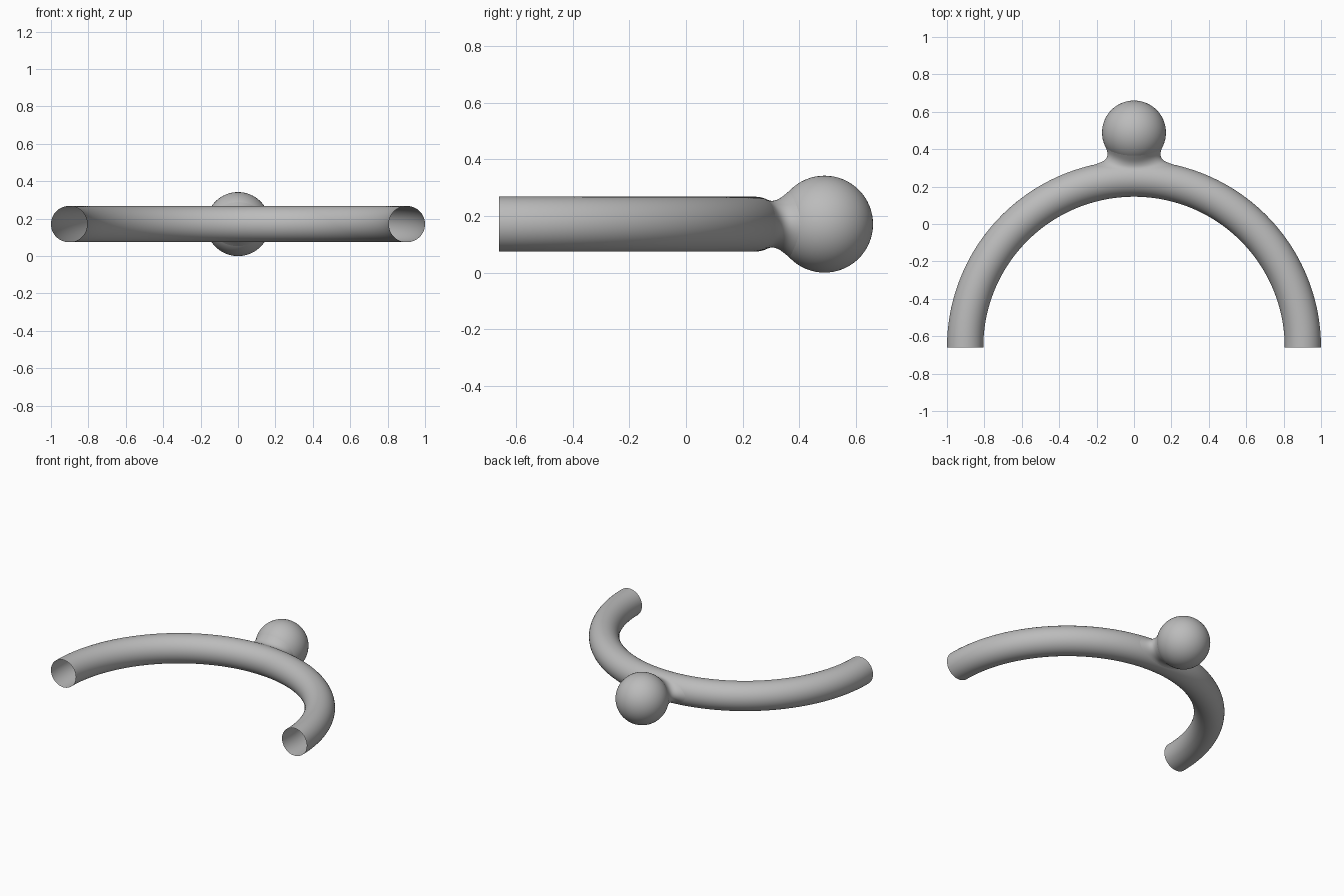
import bpy
import bmesh
from math import sin, cos, sqrt, pi
from mathutils import Matrix, Vector

cube = bpy.data.objects.get("Cube")
if cube:
    bpy.data.objects.remove(cube)

MID_Z = 0.171                       # height of the centre plane
ARC_Y, ARC_R, TUBE_R = -0.66, 0.903, 0.097
BALL_Y, BALL_R = 0.489, 0.171

grey = bpy.data.materials.new("plain grey")
grey.use_nodes = True
colour = (0.5, 0.5, 0.5, 1)
grey.diffuse_color = colour
grey.node_tree.nodes["Principled BSDF"].inputs["Base Color"].default_value = colour


def finish(bm, name):
    """Turn a bmesh into a smooth grey object."""
    bmesh.ops.recalc_face_normals(bm, faces=bm.faces)
    for f in bm.faces:
        f.smooth = True
    mesh = bpy.data.meshes.new(name)
    bm.to_mesh(mesh)
    bm.free()
    mesh.materials.append(grey)
    obj = bpy.data.objects.new(name, mesh)
    bpy.context.collection.objects.link(obj)
    return obj


# Half-ring tube with open ends: a circle spun half a turn
bm = bmesh.new()
place = Matrix.Translation((ARC_R, ARC_Y, MID_Z)) @ Matrix.Rotation(pi / 2, 4, "X")
bmesh.ops.create_circle(bm, segments=48, radius=TUBE_R, matrix=place)
bmesh.ops.spin(bm, geom=bm.verts[:] + bm.edges[:], cent=(0, ARC_Y, MID_Z),
               axis=(0, 0, 1), angle=pi, steps=96)
finish(bm, "half_ring_tube")

# Ball behind the middle of the arc
bm = bmesh.new()
bmesh.ops.create_uvsphere(bm, u_segments=64, v_segments=32, radius=BALL_R,
                          matrix=Matrix.Translation((0, BALL_Y, MID_Z)))
finish(bm, "ball")


def on_tube(x, z):
    reach = ARC_R + sqrt(TUBE_R ** 2 - z ** 2)
    return ARC_Y + sqrt(reach ** 2 - x ** 2)


def on_ball(x, z):
    return BALL_Y - sqrt(BALL_R ** 2 - x ** 2 - z ** 2)


# Flared neck: oval rings blending from the ball to the tube
# each ring: half width, y at the sides, half height, y at top and bottom
RINGS = [(0.148, 0.403, 0.118, 0.365),
         (0.141, 0.380, 0.103, 0.347),
         (0.142, 0.360, 0.091, 0.332),
         (0.153, 0.342, 0.084, 0.317),
         (0.175, 0.330, 0.081, 0.301),
         (0.215, 0.317, 0.086, 0.288)]
SIDES = 64
bm = bmesh.new()
loops = []
for i, (rx, yx, rz, yz) in enumerate(RINGS):
    loop = []
    for k in range(SIDES):
        a = 2 * pi * k / SIDES
        x, z = rx * cos(a), rz * sin(a)
        y = yx * cos(a) ** 2 + yz * sin(a) ** 2
        if i == 0:
            y = on_ball(x, z)
        elif i == len(RINGS) - 1:
            y = on_tube(x, z)
        loop.append(bm.verts.new(Vector((x, y, MID_Z + z))))
    loops.append(loop)
for a, b in zip(loops, loops[1:]):
    for k in range(SIDES):
        n = (k + 1) % SIDES
        bm.faces.new((a[k], a[n], b[n], b[k]))
neck = finish(bm, "neck")
smooth = neck.modifiers.new("smooth", "SUBSURF")
smooth.levels = smooth.render_levels = 1
